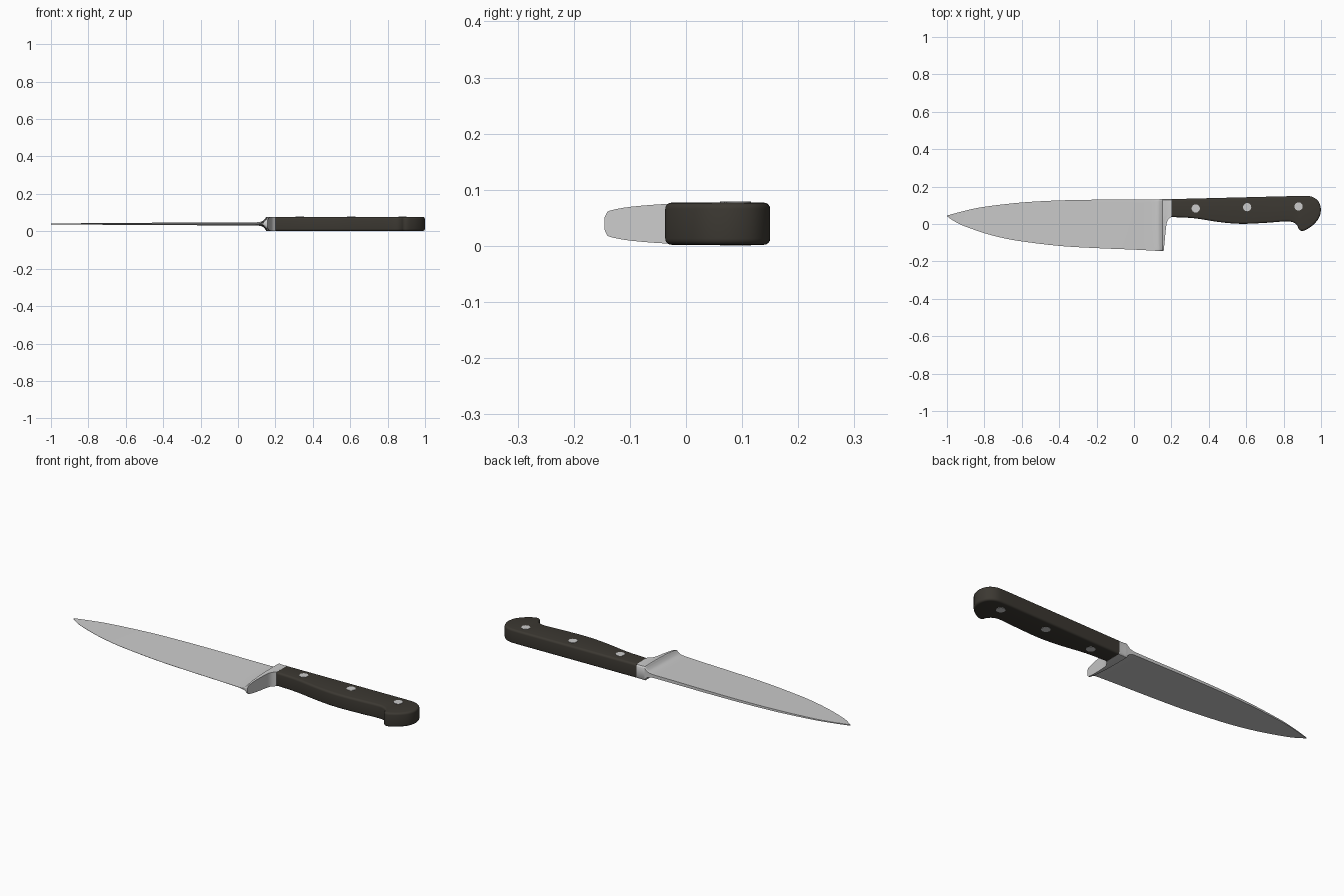
import bpy, bmesh, math
from mathutils import Vector

if "Cube" in bpy.data.objects:
    bpy.data.objects.remove(bpy.data.objects["Cube"])

ZC = 0.0395  # mid plane of the knife


def catmull(pts, n, closed=False):
    """Smooth polyline through 2D points."""
    pts = [Vector(p) for p in pts]
    m, out = len(pts), []
    for i in range(m if closed else m - 1):
        if closed:
            a, b, c, d = (pts[(i + k) % m] for k in (-1, 0, 1, 2))
        else:
            a, b, c, d = (pts[min(max(i + k, 0), m - 1)] for k in (-1, 0, 1, 2))
        for s in range(n):
            t = s / n
            out.append(0.5 * (2 * b + (c - a) * t + (2 * a - 5 * b + 4 * c - d) * t * t
                              + (3 * b - a - 3 * c + d) * t ** 3))
    return out if closed else out + [pts[-1]]


def interp(table, x):
    if x <= table[0][0]:
        return table[0][1]
    for (x0, y0), (x1, y1) in zip(table, table[1:]):
        if x <= x1:
            return y0 + (y1 - y0) * (x - x0) / max(x1 - x0, 1e-9)
    return table[-1][1]


def finish(bm, name, angle=35, color=None):
    bmesh.ops.recalc_face_normals(bm, faces=bm.faces[:])
    me = bpy.data.meshes.new(name)
    bm.to_mesh(me)
    bm.free()
    ob = bpy.data.objects.new(name, me)
    bpy.context.collection.objects.link(ob)
    if color:
        mat = bpy.data.materials.new(name + "_material")
        mat.diffuse_color = color
        mat.use_nodes = True
        mat.node_tree.nodes["Principled BSDF"].inputs["Base Color"].default_value = mat.diffuse_color
        me.materials.append(mat)
    bpy.ops.object.select_all(action='DESELECT')
    ob.select_set(True)
    bpy.context.view_layer.objects.active = ob
    bpy.ops.object.shade_smooth_by_angle(angle=math.radians(angle))
    return ob


# Blade and bolster: one forged piece, lofted from tip to handle
spine = catmull([(-1, .045), (-.9, .072), (-.8, .092), (-.6, .115), (-.4, .126),
                 (-.2, .13), (0, .131), (.2, .133)], 6)
edge = catmull([(-1, .041), (-.95, .008), (-.9, -.014), (-.8, -.049), (-.7, -.075), (-.6, -.093),
                (-.4, -.117), (-.2, -.129), (0, -.137), (.15, -.145), (.2, -.146)], 6)
thick = [(-1, .0015), (-.6, .005), (0, .0075), (.2, .008)]
heel_thick = catmull([(-.146, .008), (-.142, .018), (-.135, .0235), (-.1, .030), (-.04, .035),
                      (.03, .0375), (.118, .0375), (.128, .035), (.133, .029)], 4)
rear = catmull([(-.146, .154), (-.14, .159), (-.05, .168), (0, .174), (.02, .181),
                (.031, .190), (.037, .2), (.14, .2)], 5)
flare = catmull([(.09, 0), (.115, .06), (.132, .25), (.143, .6), (.149, .9), (.152, 1)], 4)

ROWS = 48
columns = [(-1 + 1.09 * (i / 36) ** 1.25, 0, 0) for i in range(36)]
columns += [(p.x, p.y, 0) for p in flare]
columns += [(.152, w, s) for s, w in ((.15, 1), (.35, .97), (.6, .95), (.85, .98), (1, 1))]

bm = bmesh.new()
rings = []
for x, flared, back in columns:
    lo, hi, t = interp(edge, x), interp(spine, x), interp(thick, x)
    top, bottom = [], []
    for j in range(ROWS + 1):
        v = 0.5 - 0.5 * math.cos(math.pi * j / ROWS)
        y = lo + (hi - lo) * v
        h = .0006 + t * min(1, v * 1.05)
        h += (interp(heel_thick, y) - h) * flared
        px = x + (interp(rear, y) - x) * back
        top.append(bm.verts.new((px, y, ZC + h)))
        bottom.append(bm.verts.new((px, y, ZC - h)))
    rings.append(top + bottom[::-1])
count = 2 * (ROWS + 1)
for a, b in zip(rings, rings[1:]):
    for k in range(count):
        n = (k + 1) % count
        bm.faces.new((a[k], a[n], b[n], b[k]))
for r in (rings[0], rings[-1]):
    for j in range(ROWS):
        bm.faces.new((r[j], r[j + 1], r[count - 2 - j], r[count - 1 - j]))
finish(bm, "blade_and_bolster")

# Handle: plan outline extruded, with rounded long edges
front = [(.199, .0845), (.199, .134)]
front = [Vector((.199, .037)), Vector((.199, .133))]
grip = catmull([(.2, .133), (.4, .138), (.6, .143), (.8, .148), (.9, .15), (.95, .146),
                (.985, .122), (.999, .08), (.99, .035), (.96, -.003), (.925, -.028),
                (.9, -.037), (.883, -.03), (.872, -.008), (.85, .009), (.81, .014),
                (.7, .006), (.57, .001), (.45, .011), (.32, .031), (.2, .037)], 5)
bm = bmesh.new()
base = bm.faces.new([bm.verts.new((p.x, p.y, .002)) for p in grip])
ext = bmesh.ops.extrude_face_region(bm, geom=[base], use_keep_orig=True)
bmesh.ops.translate(bm, vec=(0, 0, .075),
                    verts=[g for g in ext['geom'] if isinstance(g, bmesh.types.BMVert)])
rim = [e for e in bm.edges if abs(e.verts[0].co.z - e.verts[1].co.z) < 1e-5
       and max(w.co.x for w in e.verts) - .2 > 1e-4]
bmesh.ops.recalc_face_normals(bm, faces=bm.faces[:])
bmesh.ops.bevel(bm, geom=rim, offset=.011, segments=4, profile=.5,
                affect='EDGES', clamp_overlap=False)
finish(bm, "handle", color=(.045, .04, .032, 1))

# Rivets through the handle
for i, (x, y) in enumerate(((.33, .083), (.605, .09), (.88, .094))):
    bm = bmesh.new()
    bmesh.ops.create_cone(bm, cap_ends=True, segments=32, radius1=.022, radius2=.022, depth=.0785)
    bmesh.ops.translate(bm, verts=bm.verts[:], vec=(x, y, ZC))
    finish(bm, f"rivet_{i + 1}")
